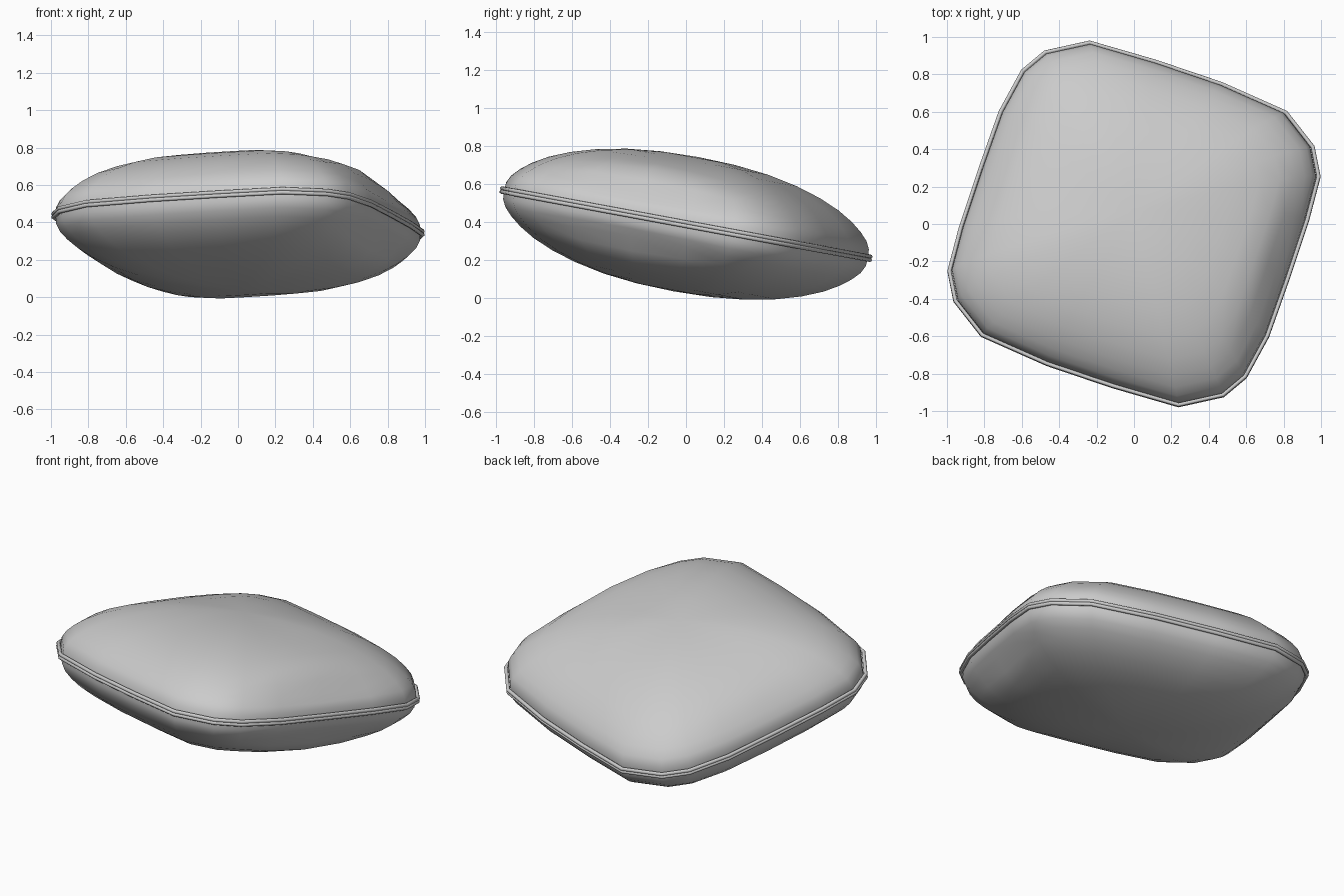
import bpy, bmesh, math
from mathutils import Vector

if "Cube" in bpy.data.objects:
    bpy.data.objects.remove(bpy.data.objects["Cube"])

# Half of the rounded-square outline; the other half is its 180 degree turn
HALF = [(-0.24, 0.978), (-0.48, 0.925), (-0.60, 0.825), (-0.72, 0.605),
        (-0.83, 0.295), (-0.935, -0.02), (-0.997, -0.255), (-0.965, -0.415),
        (-0.82, -0.60), (-0.47, -0.755), (-0.115, -0.875)]
OUTLINE = HALF + [(-x, -y) for x, y in HALF]
N = len(OUTLINE)

# Seam plane tilts back about the x axis
SLOPE, MID = -0.185, 0.39
NORMAL = Vector((0, -SLOPE, 1)).normalized()


def place(x, y, h):
    return Vector((x, y, MID + SLOPE * y)) + NORMAL * h


# Puffy body: rings shrinking from the seam to the crown, on both faces
PROFILE = [(0.975, 0.045), (0.955, 0.085), (0.915, 0.127), (0.86, 0.17),
           (0.78, 0.217), (0.67, 0.263), (0.54, 0.302), (0.38, 0.334), (0.2, 0.353)]
# Side tuck: a bulge with a shallow pinched shelf near the seam
TUCK = [0, -0.01, -0.015, 0.02, 0.035, 0.022, 0.01, 0, 0]
WEIGHT = {3: 0.1, 4: 0.25, 5: 0.1, 14: 0.6, 15: 1.0, 16: 0.6}

bm = bmesh.new()
seam = [bm.verts.new(place(0.978 * x, 0.978 * y, 0)) for x, y in OUTLINE]
for side in (1, -1):
    prev = seam
    for (t, h), tuck in zip(PROFILE, TUCK):
        ring = [bm.verts.new(place(x * t, y * t, side * (h + tuck * WEIGHT.get(i, 0))))
                for i, (x, y) in enumerate(OUTLINE)]
        for i in range(N):
            j = (i + 1) % N
            bm.faces.new((prev[i], prev[j], ring[j], ring[i]))
        prev = ring
    crown = bm.verts.new(place(0, 0, side * 0.359))
    for i in range(N):
        bm.faces.new((prev[i], prev[(i + 1) % N], crown))
bmesh.ops.recalc_face_normals(bm, faces=bm.faces)
for f in bm.faces:
    f.smooth = True
mesh = bpy.data.meshes.new("cushion_body")
bm.to_mesh(mesh)
bm.free()
bpy.context.collection.objects.link(bpy.data.objects.new("cushion_body", mesh))


# Twin piping cords running round the seam
def piping(name, offset):
    curve = bpy.data.curves.new(name, 'CURVE')
    curve.dimensions = '3D'
    curve.bevel_depth = 0.011
    curve.bevel_resolution = 2
    line = curve.splines.new('POLY')
    line.points.add(N - 1)
    for p, (x, y) in zip(line.points, OUTLINE):
        p.co = (*place(0.99 * x, 0.99 * y, offset), 1)
    line.use_cyclic_u = True
    line.use_smooth = True
    bpy.context.collection.objects.link(bpy.data.objects.new(name, curve))


piping("upper_piping", 0.009)
piping("lower_piping", -0.009)
